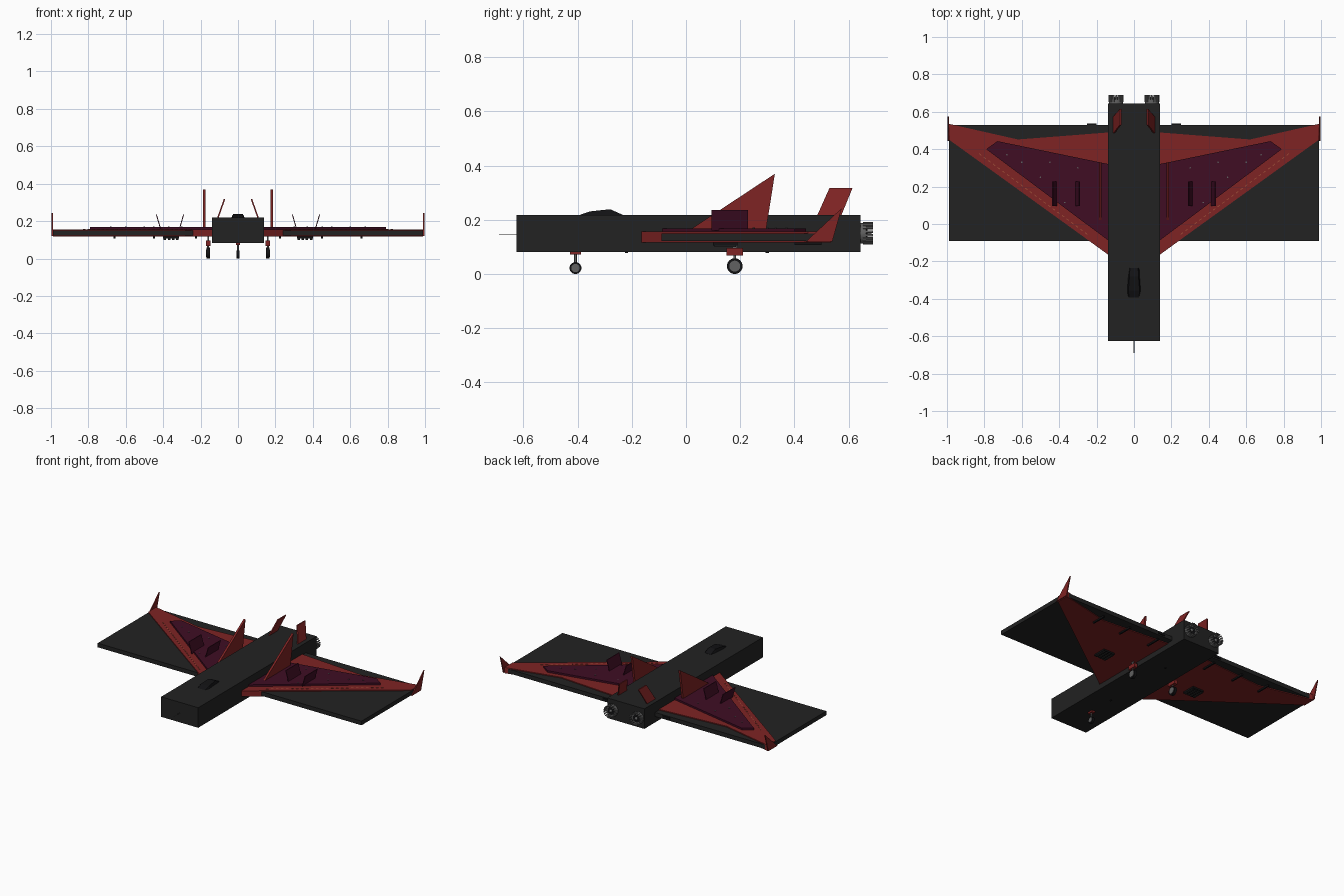
import bpy, bmesh, math
from mathutils import Vector, Matrix

cube = bpy.data.objects.get("Cube")
if cube:
    bpy.data.objects.remove(cube, do_unlink=True)


def material(name, r, g, b):
    m = bpy.data.materials.new(name)
    m.use_nodes = True
    m.diffuse_color = (r, g, b, 1)
    m.node_tree.nodes["Principled BSDF"].inputs["Base Color"].default_value = (r, g, b, 1)
    return m


CHARCOAL = material("charcoal", 0.016, 0.016, 0.016)
RED = material("dark red", 0.21, 0.017, 0.017)
PURPLE = material("deep purple", 0.05, 0.004, 0.017)
BLACK = material("black", 0.006, 0.006, 0.007)
GREY = material("metal grey", 0.12, 0.12, 0.12)
ORANGE = material("faded orange", 0.35, 0.08, 0.04)


def finish(name, bm, mat, smooth=False):
    bmesh.ops.recalc_face_normals(bm, faces=bm.faces)
    mesh = bpy.data.meshes.new(name)
    bm.to_mesh(mesh)
    bm.free()
    mesh.materials.append(mat)
    ob = bpy.data.objects.new(name, mesh)
    bpy.context.scene.collection.objects.link(ob)
    if smooth:
        bpy.ops.object.select_all(action='DESELECT')
        ob.select_set(True)
        bpy.context.view_layer.objects.active = ob
        bpy.ops.object.shade_smooth_by_angle(angle=math.radians(35))
    return ob


def prism(name, points, offset, mat, side=1):
    """Extrude a flat outline of 3D points along offset; side -1 mirrors it."""
    bm = bmesh.new()
    flip = Vector((side, 1, 1))
    low = [bm.verts.new(Vector(p) * flip) for p in points]
    high = [bm.verts.new((Vector(p) + Vector(offset)) * flip) for p in points]
    bm.faces.new(low)
    bm.faces.new(high)
    n = len(points)
    for i in range(n):
        j = (i + 1) % n
        bm.faces.new((low[i], low[j], high[j], high[i]))
    return finish(name, bm, mat)


def plan(name, outline, z0, z1, mat, side=1):
    return prism(name, [(x, y, z0) for x, y in outline], (0, 0, z1 - z0), mat, side)


def box(name, x0, x1, y0, y1, z0, z1, mat, side=1):
    return plan(name, [(x0, y0), (x1, y0), (x1, y1), (x0, y1)], z0, z1, mat, side)


def fin(name, outline, x, width, mat, side=1):
    return prism(name, [(x - width / 2, y, z) for y, z in outline], (width, 0, 0), mat, side)


def cylinder(name, centre, radius, length, axis, mat, sides=24, radius2=None):
    bm = bmesh.new()
    turn = Vector((0, 0, 1)).rotation_difference(Vector(axis)).to_matrix().to_4x4()
    bmesh.ops.create_cone(bm, cap_ends=True, segments=sides, radius1=radius,
                          radius2=radius if radius2 is None else radius2, depth=length,
                          matrix=Matrix.Translation(centre) @ turn)
    return finish(name, bm, mat, True)


X, Y, Z = (1, 0, 0), (0, 1, 0), (0, 0, 1)

# Fuselage and straight wing slab
box("fuselage", -0.139, 0.139, -0.625, 0.645, 0.082, 0.218, CHARCOAL)
box("wing_slab", -0.99, 0.99, -0.09, 0.53, 0.122, 0.15, CHARCOAL)
cylinder("nose_probe", (0, -0.655, 0.145), 0.0015, 0.07, Y, GREY, 8)

# Canopy: faceted hood with a raised flat top
bm = bmesh.new()
rings = []
for y, z, half in [(-0.395, 0.217, 0.026), (-0.355, 0.231, 0.03),
                   (-0.28, 0.239, 0.024), (-0.235, 0.219, 0.022)]:
    rings.append([bm.verts.new(p) for p in
                  [(-half - 0.008, y, 0.212), (-half, y, z), (half, y, z), (half + 0.008, y, 0.212)]])
for a, b in zip(rings, rings[1:]):
    for i in range(4):
        j = (i + 1) % 4
        bm.faces.new((a[i], a[j], b[j], b[i]))
bm.faces.new(rings[0])
bm.faces.new(rings[-1])
finish("canopy", bm, BLACK)

wing = [(0.13, -0.17), (0.24, -0.09), (0.988, 0.45), (0.988, 0.535), (0.62, 0.452), (0.13, 0.49)]
panel = [(0.135, -0.09), (0.79, 0.4), (0.73, 0.443), (0.135, 0.32)]

for side, label in ((1, "left"), (-1, "right")):
    # Swept wing and raised panel
    plan(label + "_swept_wing", wing, 0.117, 0.156, RED, side)
    plan(label + "_wing_panel", panel, 0.154, 0.168, PURPLE, side)

    # Fins and winglet
    fin(label + "_tall_fin", [(0.01, 0.16), (0.295, 0.16), (0.328, 0.37)], 0.18, 0.014, RED, side)
    fin(label + "_winglet", [(0.443, 0.12), (0.54, 0.12), (0.575, 0.243)], 0.993, 0.007, RED, side)
    prism(label + "_tail_fin",
          [(0.105, 0.483, 0.213), (0.105, 0.572, 0.213), (0.068, 0.615, 0.318), (0.068, 0.53, 0.318)],
          (0.008, 0, 0), RED, side)

    # Canted blades on the wing panel
    for base, top in ((0.31, 0.288), (0.412, 0.434)):
        prism(label + "_wing_blade",
              [(base, 0.095, 0.16), (base, 0.228, 0.16), (top, 0.228, 0.236), (top, 0.095, 0.236)],
              (0.005, 0, 0), PURPLE, side)

    # Dashed marks along the leading edge
    start, end = Vector((0.25, -0.055)), Vector((0.84, 0.385))
    step = (end - start) / 24
    across = Vector((-step.y, step.x)).normalized() * 0.002
    for i in range(24):
        a = start + step * i
        b = a + step * 0.5
        plan(label + "_edge_mark", [a - across, b - across, b + across, a + across],
             0.155, 0.1575, ORANGE, side)

    # Small rivets on the panel
    for x, y in ((0.3, 0.3), (0.37, 0.115), (0.5, 0.25), (0.6, 0.33), (0.68, 0.37), (0.45, 0.33)):
        cylinder(label + "_rivet", (side * x, y, 0.169), 0.004, 0.004, Z, GREY, 8)

    # Underwing bay with slats
    box(label + "_bay", 0.315, 0.4, 0.1, 0.19, 0.106, 0.12, BLACK, side)
    for i in range(4):
        x = 0.318 + i * 0.022
        box(label + "_bay_slat", x, x + 0.013, 0.105, 0.185, 0.1, 0.108, CHARCOAL, side)

    # Flap fairings
    for x in (0.225, 0.45, 0.66):
        box(label + "_flap_fairing", x - 0.005, x + 0.005, 0.4, 0.5, 0.107, 0.119, BLACK, side)
    box(label + "_flap_hinge", 0.2, 0.25, 0.52, 0.536, 0.13, 0.146, BLACK, side)

    # Engine nozzle with a ring of petals
    ex, ez = side * 0.096, 0.15
    cylinder(label + "_nozzle_collar", (ex, 0.65, ez), 0.038, 0.03, Y, GREY, 24)
    cylinder(label + "_nozzle_core", (ex, 0.664, ez), 0.026, 0.012, Y, BLACK, 24)
    cylinder(label + "_nozzle_cone", (ex, 0.675, ez), 0.014, 0.02, Y, GREY, 16, 0.003)
    bm = bmesh.new()
    for i in range(18):
        spin = Matrix.Rotation(math.tau * i / 18, 4, 'Y')
        place = Matrix.Translation((ex, 0.672, ez)) @ spin @ Matrix.Translation((0, 0, 0.038))
        bmesh.ops.create_cube(bm, size=1, matrix=place @ Matrix.Diagonal((0.008, 0.038, 0.006, 1)))
    finish(label + "_nozzle_petals", bm, GREY)


# Landing gear
def gear(name, x, y, radius, width, mount, mount_z, top):
    box(name + "_mount", x - 0.012, x + 0.012, y - mount, y + mount, mount_z, top, RED)
    cylinder(name + "_strut", (x, y, (radius + top) / 2), 0.005, top - radius, Z, GREY, 12)
    cylinder(name + "_tyre", (x, y, radius), radius, width, X, BLACK)
    cylinder(name + "_hub", (x, y, radius), radius * 0.7, width + 0.004, X, GREY)


gear("nose_gear", 0, -0.408, 0.022, 0.014, 0.02, 0.071, 0.084)
gear("left_main_gear", 0.16, 0.18, 0.029, 0.018, 0.03, 0.068, 0.095)
gear("right_main_gear", -0.16, 0.18, 0.029, 0.018, 0.03, 0.068, 0.095)
for s in (-1, 1):
    box("main_gear_leg", 0.156, 0.164, 0.172, 0.188, 0.09, 0.12, GREY, s)

# Belly aerials
for y in (-0.22, 0.3):
    box("belly_aerial", -0.003, 0.003, y - 0.006, y + 0.006, 0.077, 0.084, BLACK)
